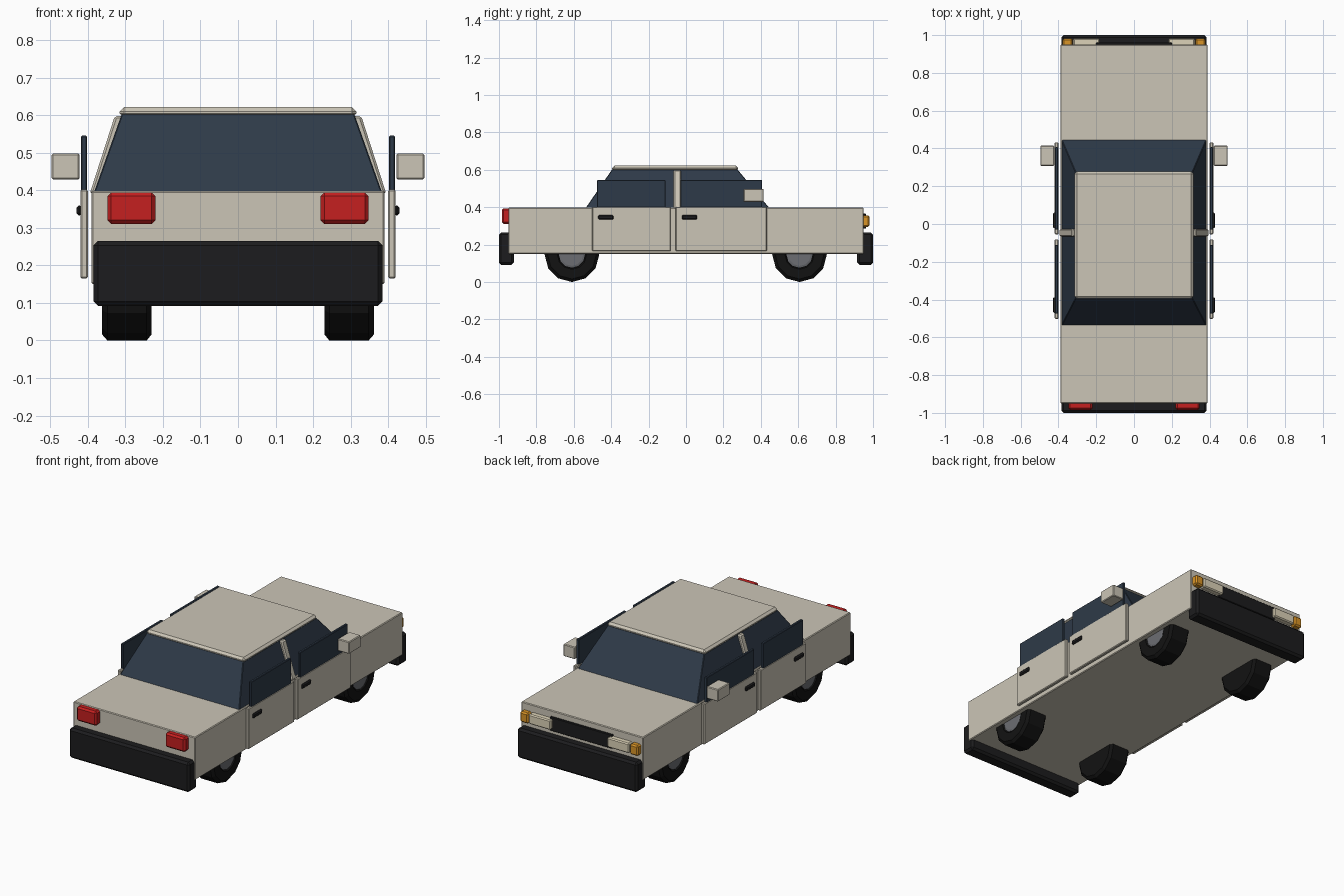
import bpy, bmesh
from math import sin, cos, pi

if "Cube" in bpy.data.objects:
    bpy.data.objects.remove(bpy.data.objects["Cube"])


def material(name, r, g, b):
    m = bpy.data.materials.new(name)
    m.diffuse_color = (r, g, b, 1)
    m.use_nodes = True
    m.node_tree.nodes["Principled BSDF"].inputs["Base Color"].default_value = m.diffuse_color
    return m


PAINT = material("paint", 0.60, 0.56, 0.47)
GLASS = material("glass", 0.027, 0.042, 0.065)
BLACK = material("black", 0.012, 0.012, 0.013)
RUBBER = material("rubber", 0.006, 0.006, 0.006)
RED = material("red", 0.56, 0.014, 0.014)
AMBER = material("amber", 0.70, 0.30, 0.02)
LAMP = material("lamp", 0.72, 0.65, 0.48)
METAL = material("metal", 0.15, 0.155, 0.17)


def finish(name, bm, mat, bevel=0.0):
    bmesh.ops.recalc_face_normals(bm, faces=bm.faces)
    if bevel:
        bmesh.ops.bevel(bm, geom=bm.edges[:], offset=bevel, segments=1,
                        affect='EDGES', clamp_overlap=True)
    me = bpy.data.meshes.new(name)
    bm.to_mesh(me)
    bm.free()
    me.materials.append(mat)
    ob = bpy.data.objects.new(name, me)
    bpy.context.collection.objects.link(ob)
    return ob


def loft(name, rings, mat, bevel=0.0):
    """Skin a stack of point rings and cap both ends."""
    bm = bmesh.new()
    vs = [[bm.verts.new(p) for p in ring] for ring in rings]
    n = len(vs[0])
    for a, b in zip(vs, vs[1:]):
        for i in range(n):
            j = (i + 1) % n
            bm.faces.new((a[i], a[j], b[j], b[i]))
    bm.faces.new(vs[0])
    bm.faces.new(vs[-1])
    return finish(name, bm, mat, bevel)


def rect(x0, x1, y0, y1, z):
    return [(x0, y0, z), (x1, y0, z), (x1, y1, z), (x0, y1, z)]


def box(name, x0, x1, y0, y1, z0, z1, mat, bevel=0.004):
    return loft(name, [rect(x0, x1, y0, y1, z0), rect(x0, x1, y0, y1, z1)], mat, bevel)


def side_box(name, s, x0, x1, *rest):
    return box(name, min(s * x0, s * x1), max(s * x0, s * x1), *rest)


def lathe(name, s, cy, cz, profile, mat, sides=12):
    """Low-poly wheel part: (x, radius) profile around the axle."""
    rings = [[(s * x, cy + r * sin(2 * pi * i / sides), cz + r * cos(2 * pi * i / sides))
              for i in range(sides)] for x, r in profile]
    return loft(name, rings, mat)


# Body, bumpers and cabin
box("body", -0.39, 0.39, -0.95, 0.95, 0.15, 0.398, PAINT)
box("rear_bumper", -0.385, 0.385, -1.0, -0.92, 0.092, 0.265, BLACK, 0.012)
box("front_bumper", -0.385, 0.385, 0.915, 1.0, 0.092, 0.265, BLACK, 0.012)
loft("cabin_glass", [rect(-0.385, 0.385, -0.54, 0.45, 0.39),
                     rect(-0.31, 0.31, -0.395, 0.275, 0.602)], GLASS, 0.003)
box("roof", -0.315, 0.315, -0.395, 0.278, 0.592, 0.622, PAINT, 0.012)
box("grille", -0.20, 0.20, 0.94, 0.962, 0.285, 0.365, BLACK, 0.003)

for s, side in ((1, "right"), (-1, "left")):
    # Pillar between the doors, leaning with the glass
    loft(side + "_pillar",
         [rect(*sorted((s * 0.36, s * 0.395)), -0.066, -0.026, 0.39),
          rect(*sorted((s * 0.295, s * 0.328)), -0.066, -0.026, 0.598)], PAINT, 0.006)

    # Doors with windows and handles
    for part, d0, d1, w0, w1, h in (("rear", -0.502, -0.082, -0.475, -0.11, -0.47),
                                    ("front", -0.055, 0.432, -0.03, 0.407, -0.022)):
        tag = f"{side}_{part}_"
        side_box(tag + "door", s, 0.40, 0.42, d0, d1, 0.165, 0.402, PAINT)
        side_box(tag + "window", s, 0.402, 0.418, w0, w1, 0.395, 0.545, GLASS, 0.003)
        side_box(tag + "handle", s, 0.415, 0.43, h, h + 0.082, 0.333, 0.359, BLACK, 0.006)

    # Mirror and lamps
    side_box(side + "_mirror", s, 0.422, 0.496, 0.308, 0.415, 0.428, 0.498, PAINT)
    side_box(side + "_tail_lamp", s, 0.22, 0.348, -0.985, -0.94, 0.31, 0.394, RED, 0.01)
    side_box(side + "_headlamp", s, 0.182, 0.322, 0.94, 0.982, 0.298, 0.355, LAMP, 0.006)
    side_box(side + "_indicator", s, 0.325, 0.378, 0.94, 0.982, 0.295, 0.356, AMBER, 0.008)

    # Wheels
    for part, y in (("rear", -0.61), ("front", 0.607)):
        tag = f"{side}_{part}_"
        lathe(tag + "tyre", s, y, 0.146,
              [(0.23, 0.13), (0.243, 0.146), (0.348, 0.146), (0.362, 0.13),
               (0.362, 0.078), (0.354, 0.072)], RUBBER)
        lathe(tag + "hub", s, y, 0.146, [(0.33, 0.07), (0.358, 0.07), (0.361, 0.06)], METAL)
